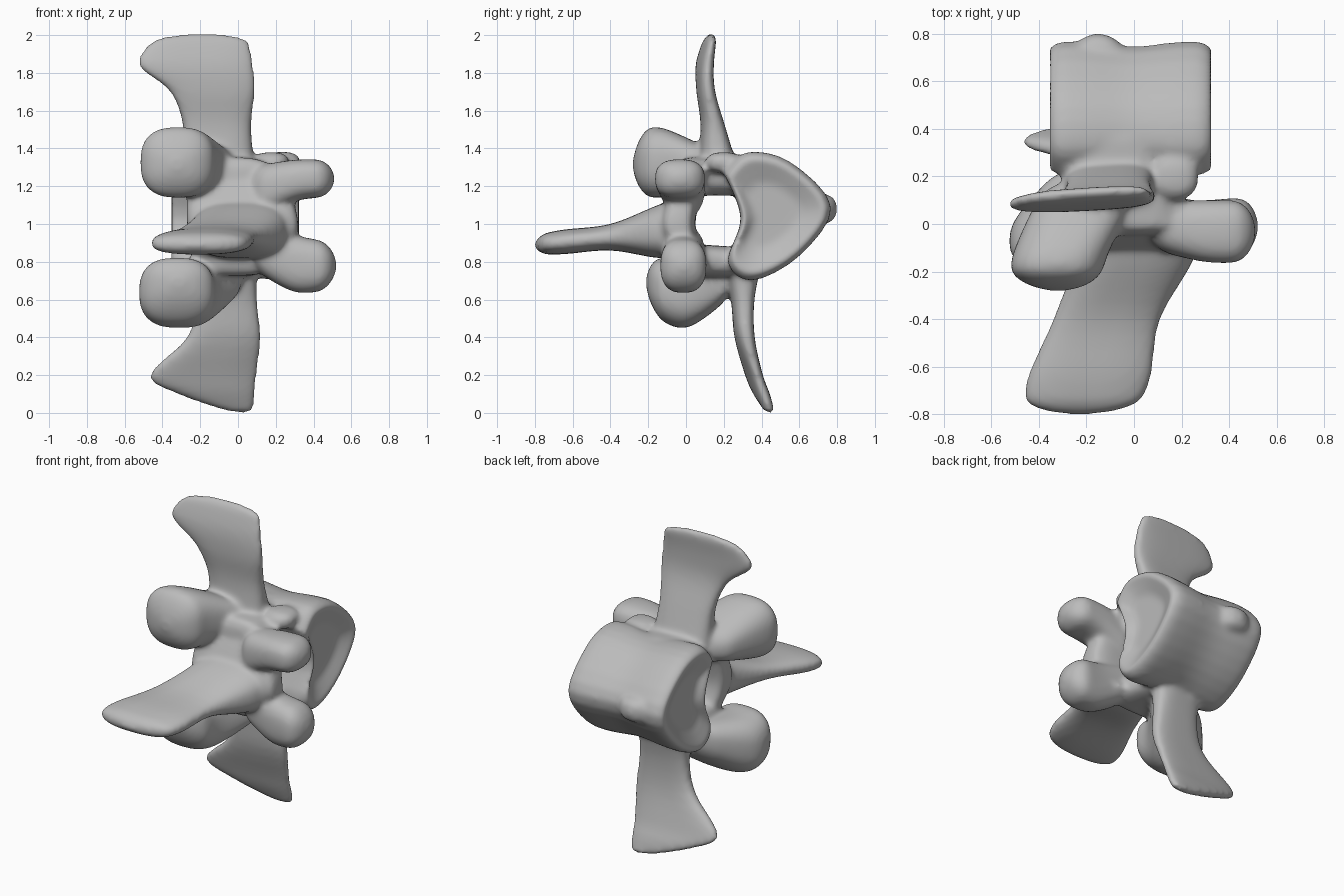
import bpy, bmesh, math
from mathutils import Vector

cube = bpy.data.objects.get("Cube")
if cube:
    bpy.data.objects.remove(cube, do_unlink=True)

bone = bpy.data.materials.new("bone_grey")
bone.use_nodes = True
grey = (0.5, 0.5, 0.5, 1)
bone.diffuse_color = grey
bone.node_tree.nodes["Principled BSDF"].inputs["Base Color"].default_value = grey

SIDES = 32
STEPS = 28
parts = []


def spline(keys, t):
    """Smooth value between evenly weighted keys, t counted in keys."""
    last = len(keys) - 1
    i = min(int(t), last - 1)
    f = t - i
    before, here, there, after = (Vector(keys[min(max(k, 0), last)]) for k in range(i - 1, i + 3))
    leave, arrive = (there - before) / 2, (after - here) / 2
    ease = f * f * (3 - 2 * f)
    return here.lerp(there, ease) + leave * f * (1 - f) ** 2 - arrive * f * f * (1 - f)


def dome(distance, depth):
    """Shrink factor that rounds off an end."""
    gap = min(max(1 - distance / depth, 0), 1)
    return max(0.2, math.sqrt(1 - gap * gap))


def skin(name, rings):
    """Closed solid through a list of point rings."""
    bm = bmesh.new()
    loops = [[bm.verts.new(point) for point in ring] for ring in rings]
    for a, b in zip(loops, loops[1:]):
        for i in range(len(a)):
            bm.faces.new((a[i - 1], a[i], b[i], b[i - 1]))
    bm.faces.new(loops[0])
    bm.faces.new(loops[-1])
    bmesh.ops.recalc_face_normals(bm, faces=bm.faces)
    mesh = bpy.data.meshes.new(name)
    bm.to_mesh(mesh)
    bm.free()
    mesh.materials.append(bone)
    part = bpy.data.objects.new(name, mesh)
    bpy.context.collection.objects.link(part)
    parts.append(part)


def bend(value, power):
    return math.copysign(abs(value) ** (2 / power), value)


def loft(name, axis, keys, depth, power=2.6, lean=0.0):
    """Rounded sections along an axis; key = position, then the range on each other axis."""
    rings = []
    for step in range(STEPS + 1):
        t = (1 - math.cos(math.pi * step / STEPS)) / 2
        pos, a_min, a_max, b_min, b_max = spline(keys, t * (len(keys) - 1))
        scale = dome(pos - keys[0][0], depth) * dome(keys[-1][0] - pos, depth)
        ring = []
        for k in range(SIDES):
            angle = math.tau * k / SIDES
            u = bend(math.cos(angle), power) * scale * (a_max - a_min) / 2
            v = bend(math.sin(angle), power) * scale * (b_max - b_min) / 2
            point = [(a_min + a_max) / 2 + u, (b_min + b_max) / 2 + v + lean * u]
            point.insert("xyz".index(axis), pos)
            ring.append(point)
        rings.append(ring)
    skin(name, rings)


def main_body(left=-0.36, right=0.33, middle=Vector((0.45, 1.05))):
    """Heart-shaped outline swept along x, with a waist and dished ends."""
    heart = [(.2, 1.27), (.32, 1.38), (.55, 1.33), (.77, 1.09), (.6, .83),
             (.35, .7), (.22, .8), (.29, 1.03), (.2, 1.27)]
    outline = [spline(heart, (len(heart) - 1) * k / SIDES) - middle for k in range(SIDES)]
    stations = [(left + 0.05, 0.5)]
    for step in range(STEPS + 1):
        t = (1 - math.cos(math.pi * step / STEPS)) / 2
        x = left + (right - left) * t
        waist = 1 - 0.07 * math.sin(math.pi * t) ** 4
        edge = 0.15 * (1 - dome(min(x - left, right - x), 0.08))
        stations.append((x, waist - edge))
    stations.append((right - 0.05, 0.5))
    skin("main_body", [[(x, *(middle + p * scale)) for p in outline] for x, scale in stations])


main_body()
loft("body_ridge", "x", [(-.3, .55, .75, 1, 1.16), (-.15, .6, .8, 1, 1.16),
                         (0, .55, .75, 1, 1.16)], depth=0.12)

# Flaring side plates
loft("upper_plate", "z", [
    (1.2, -.3, .1, .05, .3), (1.5, -.29, .07, .08, .21), (1.7, -.36, .09, .06, .15),
    (1.85, -.53, .08, .06, .14), (2.01, -.42, .05, .11, .16)], depth=0.05, power=3, lean=0.06)
loft("lower_plate", "z", [
    (0, -.03, .08, .42, .47), (.1, -.32, .09, .36, .44), (.2, -.47, .1, .32, .4),
    (.4, -.27, .12, .26, .36), (.6, -.22, .1, .24, .36), (.8, -.24, .1, .2, .4)],
    depth=0.02, power=3, lean=0.06)

# Long blade reaching to the front
loft("long_blade", "y", [
    (-.8, -.46, 0, .84, .94), (-.65, -.45, .07, .84, .97), (-.4, -.34, .11, .86, 1),
    (-.15, -.25, .25, .82, 1.1), (.05, -.24, .3, .82, 1.17)], depth=0.07)

# Arch around the canal
loft("arch_wall", "z", [(.75, -.22, .25, 0, .14), (1, -.27, .32, -.14, .05),
                        (1.33, -.26, .22, 0, .14)], depth=0.04, power=4)
loft("upper_root", "y", [(-.05, -.3, .2, 1.15, 1.35), (.4, -.3, .1, 1.15, 1.37)],
     depth=0.05, power=3)
loft("lower_root", "y", [(-.05, -.25, .2, .73, .9), (.4, -.25, .1, .71, .87)],
     depth=0.05, power=3)
loft("upper_bump", "y", [(.1, .08, .27, 1.27, 1.38), (.3, .08, .27, 1.27, 1.38)], depth=0.08)

# Joint knobs, the large pair then the small pair
loft("upper_large_knob", "y", [(-.28, -.5, -.14, 1.16, 1.47), (-.13, -.51, -.11, 1.14, 1.51),
                               (.2, -.36, .05, 1.2, 1.36)], depth=0.1)
loft("lower_large_knob", "y", [(-.21, -.5, -.13, .54, .84), (0, -.51, -.1, .45, .81),
                               (.27, -.28, .08, .64, .82)], depth=0.1)
loft("upper_small_knob", "x", [(.05, -.1, .1, 1, 1.3), (.3, -.16, .1, 1.12, 1.34),
                               (.51, -.16, .1, 1.14, 1.34)], depth=0.1)
loft("lower_small_knob", "x", [(.05, -.1, .1, .78, 1), (.3, -.13, .1, .64, .94),
                               (.52, -.14, .12, .66, .9)], depth=0.1)

# Fuse the parts into one smooth bone
bpy.ops.object.select_all(action="DESELECT")
for part in parts:
    part.select_set(True)
bpy.context.view_layer.objects.active = parts[0]
bpy.ops.object.join()
spine_bone = bpy.context.object
spine_bone.name = "spine_bone"
fuse = spine_bone.modifiers.new("fuse", "REMESH")
fuse.mode = "VOXEL"
fuse.voxel_size = 0.014
fuse.use_smooth_shade = True
soften = spine_bone.modifiers.new("soften", "SMOOTH")
soften.iterations = 12
